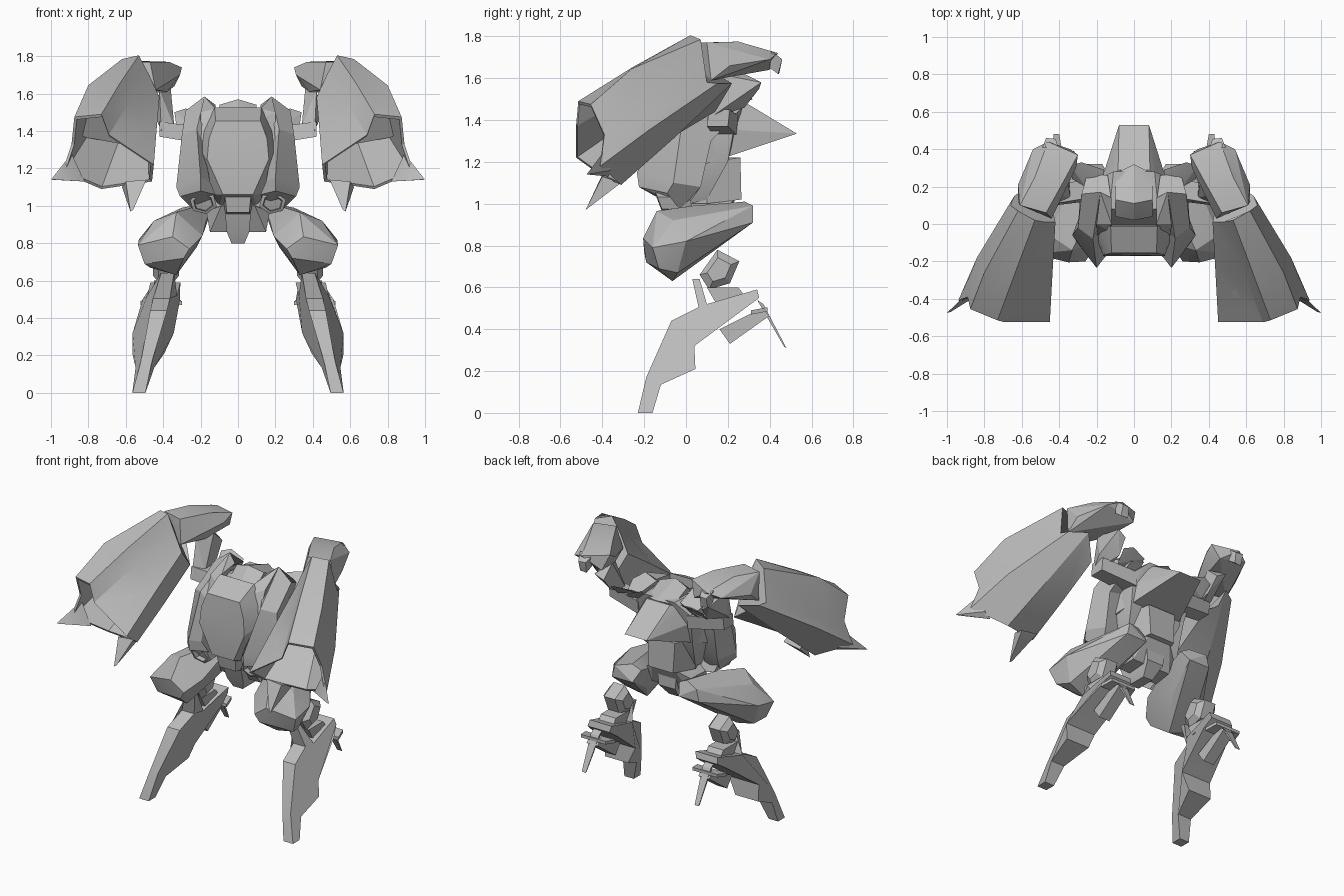
import bpy, bmesh, math
from mathutils import Vector

GREY = bpy.data.materials.new("plain_grey")
GREY.diffuse_color = (0.5, 0.5, 0.5, 1)


def finish(bm, name, mirror):
    bmesh.ops.recalc_face_normals(bm, faces=bm.faces)
    mesh = bpy.data.meshes.new(name)
    bm.to_mesh(mesh)
    bm.free()
    mesh.materials.append(GREY)
    ob = bpy.data.objects.new(name, mesh)
    bpy.context.collection.objects.link(ob)
    if mirror:
        ob.modifiers.new("Mirror", 'MIRROR')
    return ob


def hull(name, pts, mirror=True, symmetric=False):
    """Faceted convex part; symmetric adds the points reflected in x."""
    bm = bmesh.new()
    pts = list(pts)
    if symmetric:
        pts += [(-x, y, z) for x, y, z in pts if x]
    for p in pts:
        bm.verts.new(p)
    bmesh.ops.convex_hull(bm, input=bm.verts)
    bmesh.ops.delete(bm, geom=[v for v in bm.verts if not v.link_faces], context='VERTS')
    bmesh.ops.dissolve_limit(bm, angle_limit=math.radians(4), verts=bm.verts, edges=bm.edges)
    return finish(bm, name, mirror and not symmetric)


def loft(name, rings, mirror=True):
    bm = bmesh.new()
    rows = [[bm.verts.new(p) for p in r] for r in rings]
    n = len(rows[0])
    for a, b in zip(rows, rows[1:]):
        for i in range(n):
            j = (i + 1) % n
            bm.faces.new((a[i], a[j], b[j], b[i]))
    bm.faces.new(rows[0])
    bm.faces.new(rows[-1])
    return finish(bm, name, mirror)


def toward(ring, target, t):
    return [Vector(p).lerp(Vector(target), t) for p in ring]


# Arm shells: tapering hoods with a bulged outer ridge, hollow at the front
back = [(.42, .01, 1.58), (.475, .01, 1.70), (.53, .02, 1.805), (.62, .07, 1.785),
        (.66, .10, 1.58), (.64, .15, 1.575), (.54, .22, 1.575), (.45, .14, 1.44)]
middle = [(.435, -.25, 1.41), (.585, -.25, 1.55), (.635, -.26, 1.65), (.80, -.26, 1.645),
          (.865, -.25, 1.36), (.84, -.18, 1.35), (.64, -.05, 1.32), (.455, -.13, 1.28)]
front = [(.45, -.525, 1.22), (.69, -.525, 1.38), (.73, -.515, 1.49), (.875, -.455, 1.475),
         (.89, -.39, 1.33), (.94, -.41, 1.18), (.73, -.31, 1.09), (.46, -.40, 1.13)]
loft("arm_shell", [back, middle, front, toward(front, (.69, -.43, 1.28), .07),
                   toward(middle, (.64, -.2, 1.45), .15)])

# Spikes on the lower rim of each shell
hull("outer_spike", [(.89, -.37, 1.28), (.92, -.40, 1.24), (.82, -.37, 1.13),
                     (.87, -.36, 1.16), (1.0, -.475, 1.14), (.98, -.47, 1.14)])
hull("inner_spike", [(.49, -.40, 1.14), (.62, -.31, 1.10), (.60, -.40, 1.13),
                     (.50, -.31, 1.12), (.575, -.48, .97), (.56, -.475, .98)])

# Shoulder caps and the curled tip behind them
hull("shoulder_cap", [(.44, .03, 1.62), (.47, .06, 1.77), (.61, .10, 1.77), (.62, .12, 1.59),
                      (.62, .21, 1.66), (.53, .25, 1.775), (.37, .24, 1.77), (.31, .30, 1.70),
                      (.30, .37, 1.74), (.34, .40, 1.64), (.46, .44, 1.72), (.54, .40, 1.69),
                      (.38, .20, 1.61)])
hull("shoulder_tip", [(.40, .40, 1.73), (.49, .41, 1.73), (.47, .46, 1.69), (.42, .455, 1.69),
                      (.42, .445, 1.62), (.47, .44, 1.62), (.41, .40, 1.65), (.48, .40, 1.65)])

# Arm linkage between the shell and torso
hull("arm_bracket", [(.34, .14, 1.42), (.41, .10, 1.40), (.42, .16, 1.62), (.36, .26, 1.63),
                     (.42, .36, 1.58), (.36, .35, 1.55), (.35, .28, 1.46), (.44, .2, 1.47)])
hull("upper_arm", [(.18, .13, 1.33), (.18, .24, 1.33), (.18, .15, 1.42), (.18, .25, 1.42),
                   (.42, .10, 1.37), (.42, .20, 1.37), (.42, .11, 1.45), (.42, .21, 1.45)])
hull("back_fin", [(.16, .20, 1.46), (.16, .29, 1.50), (.28, .33, 1.52), (.34, .31, 1.50),
                  (.33, .24, 1.43), (.26, .20, 1.44)])

# Torso core, cockpit and canopy
hull("torso_core", [(.13, .08, 1.50), (.20, .10, 1.45), (.20, .24, 1.42), (.11, .28, 1.50),
                    (.21, .05, 1.18), (.19, .20, 1.20), (.12, -.02, .99), (.14, .10, 1.02),
                    (.18, -.02, 1.30)], symmetric=True)
hull("cockpit", [(.12, -.155, 1.455), (.125, -.01, 1.525), (.19, -.02, 1.40),
                 (.19, -.10, 1.28), (.155, -.165, 1.36), (.165, -.17, 1.25), (.08, -.16, 1.06),
                 (.14, -.08, 1.06), (.10, .0, 1.0)], symmetric=True)
hull("canopy", [(0, .02, 1.48), (.10, .04, 1.47), (.10, .13, 1.54), (0, .11, 1.57),
                (0, .32, 1.50), (.10, .27, 1.48)], symmetric=True)

# Tail wedge
hull("tail", [(.08, .53, 1.335), (.085, .29, 1.48), (.13, .22, 1.46), (.12, .30, 1.25),
              (.22, .08, 1.185), (.21, .12, 1.36), (.15, .02, 1.165)], symmetric=True)

# Flank pods on both sides of the cockpit, with overhanging tops
loft("flank_pod", [
    [(.12, .12, 1.53), (.18, .17, 1.585), (.28, .16, 1.51), (.25, .27, 1.46), (.14, .26, 1.50)],
    [(.19, -.05, 1.34), (.22, -.08, 1.41), (.30, -.02, 1.38), (.29, .12, 1.30), (.18, .12, 1.32)],
    [(.15, -.17, 1.13), (.20, -.235, 1.15), (.33, -.06, 1.10), (.28, .07, 1.08), (.15, .06, 1.12)],
    [(.12, -.14, 1.06), (.20, -.225, 1.08), (.31, -.09, 1.05), (.23, -.03, .97), (.15, .0, .98)]])
hull("pod_horn", [(.12, .0, 1.52), (.20, .0, 1.50), (.18, .17, 1.585), (.12, .14, 1.54),
                  (.155, -.06, 1.34), (.20, -.06, 1.35), (.19, .10, 1.45), (.13, -.04, 1.47)])


# Hollow vents below the pods and the nose block
def hexagon(r, y):
    return [(.185 + r * math.cos(k * math.pi / 3 + .3), y - .3 * r * math.sin(k * math.pi / 3 + .3),
             1.015 + .8 * r * math.sin(k * math.pi / 3 + .3)) for k in range(6)]


loft("vent", [hexagon(.065, .02), hexagon(.075, -.13), hexagon(.055, -.135), hexagon(.05, -.10)])
hull("nose_block", [(.07, -.13, 1.06), (.06, -.11, .965), (.08, -.02, 1.07), (.07, -.02, .95)],
     symmetric=True)

# Waist and pelvis
hull("waist", [(.11, .02, 1.22), (.10, .26, 1.22), (.11, .02, 1.0), (.09, .265, 1.02),
               (.15, .10, 1.2), (.14, .10, 1.0)], symmetric=True)
hull("pelvis", [(.17, .02, .97), (.16, .18, .97), (.15, .03, .86), (.14, .16, .87),
                (.08, .24, 1.03), (.09, -.05, 1.0)], symmetric=True)
hull("keel", [(.07, -.07, .97), (.07, .20, .97), (.035, .0, .80), (.035, .13, .80),
              (.06, -.03, .86), (.06, .20, .88)], symmetric=True)

# Thighs: small hip end at the back, heavy knee end at the front
hull("thigh", [(.26, -.20, .77), (.35, -.205, .835), (.535, -.16, .79), (.50, -.13, .69),
               (.29, -.19, .72), (.33, -.065, .63), (.47, -.04, .67), (.25, .03, .99),
               (.33, -.14, .965), (.45, -.06, .92), (.53, .0, .82), (.17, .05, .92),
               (.19, -.10, .84), (.20, .28, 1.01), (.30, .32, .99), (.32, .32, .91),
               (.17, .32, .91), (.14, .27, .98), (.36, .13, .78), (.22, .10, .78)])

# Knee joint and ankle plates
pentagon = [(.15, .78), (.255, .725), (.21, .62), (.11, .59), (.065, .66)]
hull("knee_joint", [(.385 + s * (.07 if k < .9 else .04), .155 + k * (y - .155), .685 + k * (z - .685))
                    for s in (-1, 1) for k in (.6, 1) for y, z in pentagon])
hull("ankle_plate", [(x, y, z) for x in (.34, .45) for y, z in
                     [(.10, .60), (.25, .60), (.28, .56), (.14, .53)]])

# Shins: side profile with a half width at each point, splayed outward
shin = [(.03, .64, .035), (.065, .64, .035), (.10, .52, .08), (.34, .59, .08), (.35, .55, .08),
        (.28, .50, .10), (.04, .32, .11), (.045, .21, .085), (-.12, .135, .05),
        (-.16, 0, .035), (-.23, 0, .035), (-.19, .17, .03), (-.07, .44, .045), (.06, .505, .045)]
loft("shin", [[(.53 - .24 * z + s * w, y, z) for y, z, w in shin] for s in (-1, 1)])

# Rear claw on each shin
hull("claw_bar", [(x, y, z) for x in (.37, .45) for y, z in
                  [(.16, .40), (.36, .50), (.40, .465), (.21, .33)]])
hull("claw_plate", [(.30, .31, .49), (.52, .31, .49), (.32, .39, .505), (.50, .39, .505),
                    (.32, .39, .485), (.50, .39, .485), (.30, .31, .47), (.52, .31, .47)])
hull("claw_spike", [(.38, .34, .54), (.44, .34, .54), (.38, .37, .52), (.44, .37, .52),
                    (.40, .47, .315), (.43, .47, .315), (.40, .48, .31), (.43, .48, .31)])

# Crisp facets with gently curved panels smoothed
bpy.ops.object.select_all(action='SELECT')
bpy.context.view_layer.objects.active = bpy.context.scene.objects[0]
bpy.ops.object.shade_smooth_by_angle(angle=math.radians(20))
